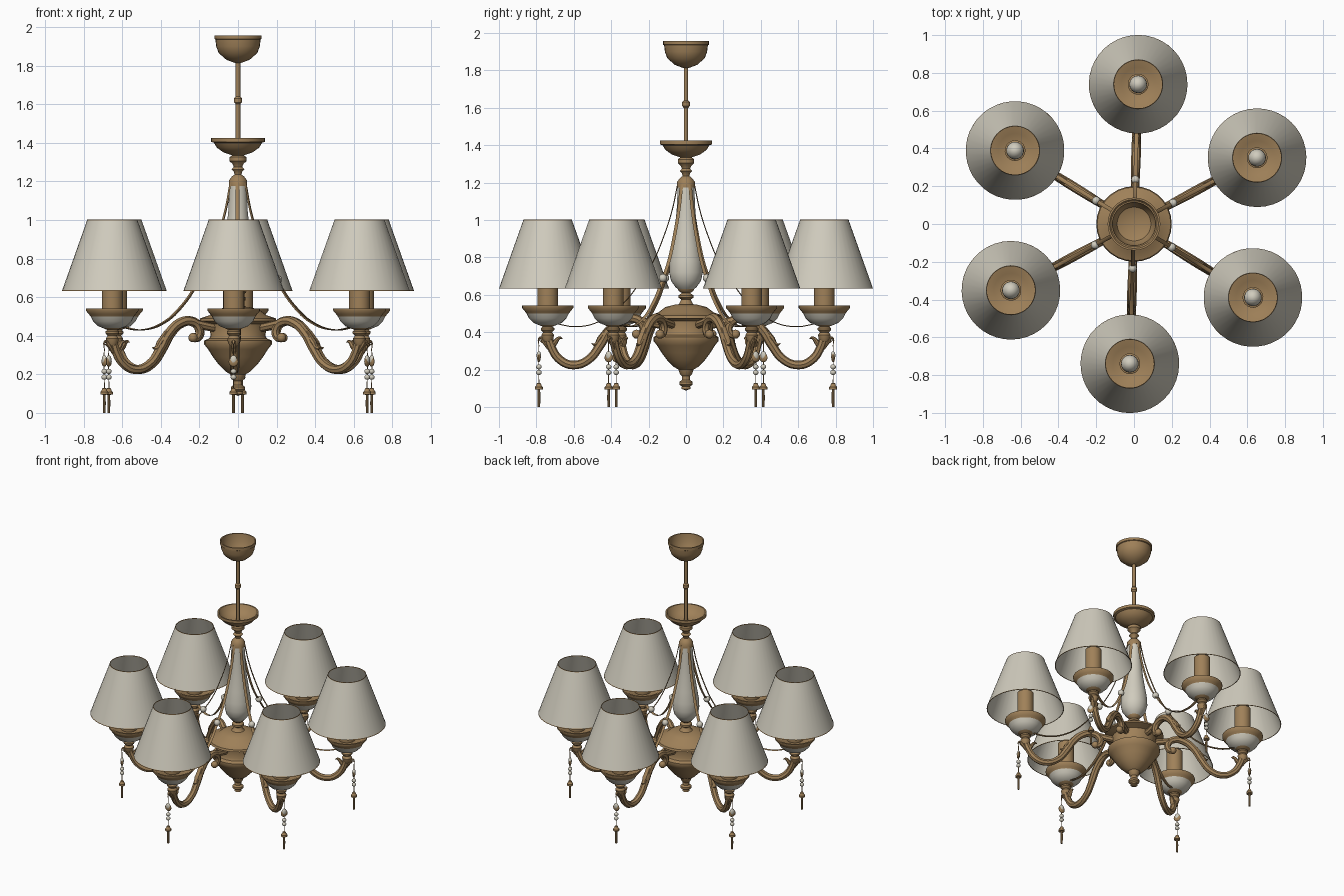
import bpy, bmesh
from math import radians, cos, sin, pi
from mathutils import Matrix

cube = bpy.data.objects.get("Cube")
if cube:
    bpy.data.objects.remove(cube)


def material(name, colour):
    m = bpy.data.materials.new(name)
    m.use_nodes = True
    m.diffuse_color = (*colour, 1)
    bsdf = m.node_tree.nodes["Principled BSDF"]
    bsdf.inputs["Base Color"].default_value = (*colour, 1)
    bsdf.inputs["Roughness"].default_value = 0.7
    return m


BRONZE = material("antique bronze", (0.35, 0.22, 0.10))
CREAM = material("cream", (0.63, 0.60, 0.51))

ARM_ANGLES = [radians(28.3 + 60 * k) for k in range(6)]
LAMP_R = 0.74


def finish(mesh, mat):
    mesh.materials.clear()
    mesh.materials.append(mat)
    mesh.shade_smooth()
    mesh.set_sharp_from_angle(angle=radians(40))
    return mesh


def place(name, mesh, matrix=Matrix()):
    ob = bpy.data.objects.new(name, mesh)
    ob.matrix_world = matrix
    bpy.context.collection.objects.link(ob)
    return ob


def around(name, mesh, local=Matrix()):
    """One copy of a part on each of the six arms."""
    for i, a in enumerate(ARM_ANGLES):
        place(f"{name}_{i + 1}", mesh, Matrix.Rotation(a, 4, "Z") @ local)


def lathe(name, profile, mat, segs=28):
    """Spin a (radius, z) profile around the z axis."""
    bm = bmesh.new()
    rings = []
    for r, z in profile:
        if r < 0.0005:
            rings.append([bm.verts.new((0, 0, z))] * segs)
        else:
            rings.append([bm.verts.new((r * cos(2 * pi * i / segs), r * sin(2 * pi * i / segs), z))
                          for i in range(segs)])
    for low, high in zip(rings, rings[1:]):
        for i in range(segs):
            j = (i + 1) % segs
            quad = list(dict.fromkeys((low[i], low[j], high[j], high[i])))
            if len(quad) > 2:
                bm.faces.new(quad)
    bmesh.ops.recalc_face_normals(bm, faces=bm.faces)
    mesh = bpy.data.meshes.new(name)
    bm.to_mesh(mesh)
    bm.free()
    return finish(mesh, mat)


def tube(name, path, thickness, mat, width=1.0, sides=2):
    """Smooth tube through (r, z, scale) points, widened sideways by width."""
    cu = bpy.data.curves.new(name + "_path", "CURVE")
    cu.dimensions = "3D"
    cu.bevel_depth = thickness
    cu.bevel_resolution = sides
    cu.resolution_u = 6
    cu.use_fill_caps = True
    sp = cu.splines.new("BEZIER")
    sp.bezier_points.add(len(path) - 1)
    for p, (r, z, s) in zip(sp.bezier_points, path):
        p.co = (r, 0, z)
        p.radius = s
        p.handle_left_type = p.handle_right_type = "AUTO"
    ob = place(name, cu)
    dg = bpy.context.evaluated_depsgraph_get()
    mesh = bpy.data.meshes.new_from_object(ob.evaluated_get(dg))
    bpy.data.objects.remove(ob)
    bpy.data.curves.remove(cu)
    mesh.transform(Matrix.Diagonal((1, width, 1, 1)))
    return finish(mesh, mat)


def ball(name, radius, mat, stretch=(1, 1, 1)):
    bm = bmesh.new()
    bmesh.ops.create_uvsphere(bm, u_segments=16, v_segments=10, radius=radius)
    mesh = bpy.data.meshes.new(name)
    bm.to_mesh(mesh)
    bm.free()
    mesh.transform(Matrix.Diagonal((*stretch, 1)))
    return finish(mesh, mat)


def at(r, z):
    return Matrix.Translation((r, 0, z))


# Ceiling canopy, open at the top, and hanging rod
place("ceiling_canopy", lathe("ceiling_canopy", [
    (0, 1.81), (0.02, 1.815), (0.06, 1.83), (0.10, 1.865), (0.113, 1.90), (0.117, 1.935),
    (0.123, 1.938), (0.123, 1.957), (0.115, 1.957), (0.108, 1.90), (0.09, 1.865), (0, 1.83)], BRONZE))
place("hanging_rod", lathe("hanging_rod", [
    (0.012, 1.36), (0.012, 1.60), (0.021, 1.61), (0.021, 1.63), (0.012, 1.64), (0.012, 1.82)], BRONZE, 12))

# Upper dish with turned neck
place("upper_dish", lathe("upper_dish", [
    (0, 1.17), (0.047, 1.175), (0.047, 1.205), (0.032, 1.225), (0.018, 1.235), (0.022, 1.25),
    (0.034, 1.262), (0.022, 1.275), (0.028, 1.29), (0.044, 1.305), (0.044, 1.325), (0.03, 1.335),
    (0.075, 1.35), (0.11, 1.375), (0.125, 1.40), (0.14, 1.405), (0.14, 1.425), (0.13, 1.425),
    (0.11, 1.39), (0.07, 1.365), (0, 1.355)], BRONZE))

# Central vase and its foot
place("vase", lathe("vase", [
    (0.03, 0.62), (0.055, 0.64), (0.08, 0.675), (0.09, 0.72), (0.087, 0.78), (0.074, 0.86),
    (0.06, 0.95), (0.05, 1.05), (0.044, 1.18)], CREAM))
place("vase_foot", lathe("vase_foot", [
    (0.06, 0.535), (0.035, 0.555), (0.025, 0.575), (0.04, 0.585), (0.04, 0.598), (0.022, 0.61),
    (0.04, 0.622), (0.045, 0.635), (0, 0.64)], BRONZE))

# Hub that carries the arms, with bottom finial
place("hub", lathe("hub", [
    (0, 0.55), (0.06, 0.548), (0.11, 0.535), (0.15, 0.505), (0.195, 0.49), (0.20, 0.475),
    (0.15, 0.46), (0.142, 0.40), (0.15, 0.385), (0.175, 0.375), (0.175, 0.355), (0.155, 0.33),
    (0.13, 0.29), (0.10, 0.25), (0.065, 0.215), (0.04, 0.20), (0.032, 0.175), (0.022, 0.165),
    (0.022, 0.145), (0.036, 0.135), (0.036, 0.12), (0.022, 0.11), (0.025, 0.098), (0, 0.088)], BRONZE))

# Curved arms with scrolled inner end
around("arm", tube("arm", [
    (0.74, 0.40, 1), (0.72, 0.32, 1), (0.67, 0.25, 1), (0.60, 0.225, 1), (0.52, 0.255, 1),
    (0.46, 0.33, 1.05), (0.41, 0.41, 1.1), (0.345, 0.465, 1.1), (0.28, 0.475, 1.05),
    (0.235, 0.445, 1), (0.235, 0.395, 0.9), (0.265, 0.38, 0.7)], 0.023, BRONZE))
around("scroll_end", ball("scroll_end", 0.024, BRONZE), at(0.265, 0.39))
around("arm_bracket", tube("arm_bracket", [(0.13, 0.44, 1), (0.19, 0.45, 1), (0.26, 0.465, 1)],
                           0.022, BRONZE))

# Leaves curling off each arm
around("inner_leaf", tube("inner_leaf", [
    (0.42, 0.42, 0.8), (0.46, 0.365, 1), (0.485, 0.335, 0.6), (0.505, 0.34, 0.1)], 0.016, BRONZE, 1.3))
around("cup_leaf", tube("cup_leaf", [
    (0.72, 0.30, 0.6), (0.70, 0.345, 1), (0.675, 0.37, 0.6), (0.66, 0.365, 0.1)], 0.014, BRONZE, 1.3))
around("drop_leaf", tube("drop_leaf", [
    (0.735, 0.31, 0.6), (0.76, 0.35, 1), (0.78, 0.37, 0.6), (0.792, 0.355, 0.2)], 0.012, BRONZE, 1.3))

# Candle cups: turned neck, cream dish and bronze rim
lamp = at(LAMP_R, 0)
around("cup_neck", lathe("cup_neck", [
    (0.022, 0.35), (0.03, 0.365), (0.034, 0.385), (0.024, 0.40), (0.036, 0.412), (0.036, 0.422),
    (0.026, 0.43), (0.045, 0.438), (0.06, 0.447), (0, 0.45)], BRONZE, 20), lamp)
around("cup_dish", lathe("cup_dish", [
    (0.05, 0.44), (0.075, 0.45), (0.10, 0.475), (0.115, 0.505)], CREAM), lamp)
around("cup_rim", lathe("cup_rim", [
    (0.113, 0.50), (0.122, 0.512), (0.137, 0.53), (0.137, 0.542), (0.125, 0.542), (0.09, 0.52),
    (0, 0.515)], BRONZE), lamp)
around("candle", lathe("candle", [
    (0.055, 0.51), (0.055, 0.75), (0.045, 0.755), (0, 0.755)], BRONZE, 20), lamp)
around("bulb", ball("bulb", 0.047, CREAM, (1, 1, 1.2)), at(LAMP_R, 0.80))

# Lampshades with narrow bronze trim
around("lampshade", lathe("lampshade", [
    (0.26, 0.635), (0.13, 1.0), (0.127, 1.0), (0.257, 0.635), (0.26, 0.635)], CREAM, 40), lamp)
for name, r, z, slope in (("shade_top_trim", 0.131, 0.997, -0.001), ("shade_bottom_trim", 0.261, 0.633, -0.002)):
    around(name, lathe(name, [
        (r, z), (r + slope, z + 0.005), (r - 0.004, z + 0.005), (r - 0.004, z), (r, z)], BRONZE, 40), lamp)

# Ribbon garlands from the vase top to each cup, with one bead
around("garland", tube("garland", [
    (0.045, 1.19, 1), (0.075, 1.05, 1), (0.12, 0.91, 1), (0.175, 0.78, 1), (0.235, 0.685, 1),
    (0.33, 0.56, 1), (0.45, 0.465, 1), (0.58, 0.43, 1), (0.70, 0.447, 1)], 0.003, BRONZE, 3.5, 1))
around("garland_bead", ball("garland_bead", 0.022, CREAM), at(0.235, 0.69))

# Hanging drops under each cup
DROP_R = 0.787
around("drop_hook", tube("drop_hook", [
    (0.77, 0.345, 1), (0.785, 0.355, 1), (DROP_R, 0.33, 1), (DROP_R, 0.10, 1)], 0.0025, BRONZE, 1, 1))
around("drop_rosette", ball("drop_rosette", 0.028, BRONZE, (0.35, 0.9, 0.9)), at(DROP_R, 0.265))
around("drop_pearl", ball("drop_pearl", 0.02, CREAM, (0.6, 0.9, 1.2)), at(DROP_R, 0.275))
for name, z in (("upper_drop_bead", 0.215), ("lower_drop_bead", 0.185)):
    around(name, ball(name, 0.015, CREAM, (1, 1, 0.9)), at(DROP_R, z))
around("drop_cap", lathe("drop_cap", [
    (0, 0.13), (0.011, 0.127), (0.014, 0.115), (0.021, 0.108), (0.021, 0.095), (0, 0.093)],
    BRONZE, 12), at(DROP_R, 0))
around("drop_spike", lathe("drop_spike", [
    (0.007, 0.10), (0.008, 0.05), (0.007, 0.0), (0, 0.0)], BRONZE, 8), at(DROP_R, 0))
